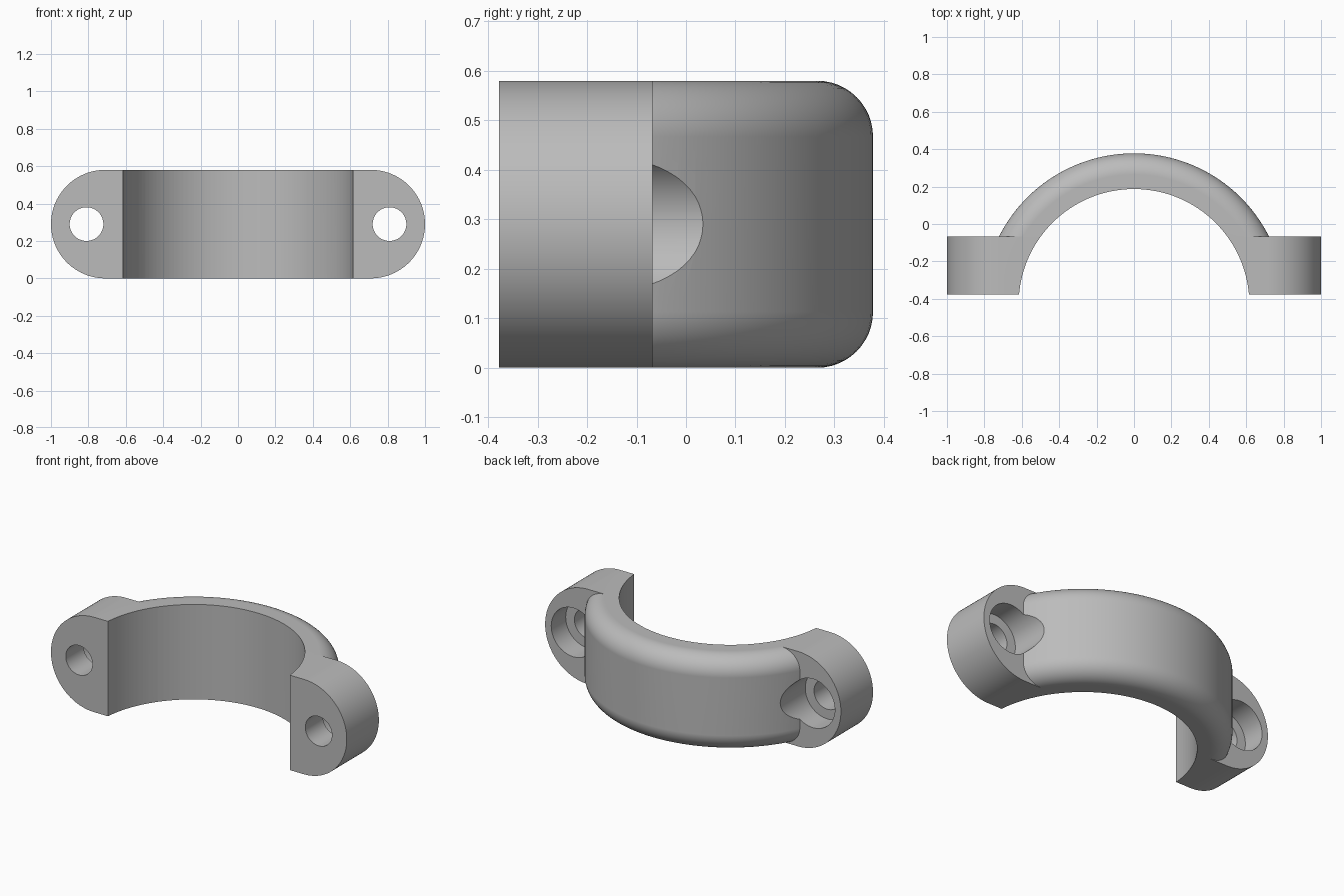
import bpy, bmesh, math
from mathutils import Matrix, Vector

if "Cube" in bpy.data.objects:
    bpy.data.objects.remove(bpy.data.objects["Cube"])

H = 0.58                        # height of the clamp
Y0, Y1 = -0.378, -0.068         # front and back of the ears
AXIS_Y = -0.43                  # centre of the arch
R_IN, R_OUT, FILLET = 0.617, 0.808, 0.113
HOLE_X, HOLE_R, BORE_R, BORE_DEPTH = 0.81, 0.09, 0.149, 0.14

grey = bpy.data.materials.new("plain grey")
grey.diffuse_color = (0.5, 0.5, 0.5, 1)
grey.use_nodes = True
grey.node_tree.nodes["Principled BSDF"].inputs["Base Color"].default_value = grey.diffuse_color


def make_object(name, bm):
    bmesh.ops.recalc_face_normals(bm, faces=bm.faces)
    mesh = bpy.data.meshes.new(name)
    bm.to_mesh(mesh)
    bm.free()
    mesh.materials.append(grey)
    ob = bpy.data.objects.new(name, mesh)
    bpy.context.collection.objects.link(ob)
    return ob


def prism(name, points, offset):
    """Extrude a closed outline."""
    bm = bmesh.new()
    face = bm.faces.new([bm.verts.new(p) for p in points])
    new = bmesh.ops.extrude_face_region(bm, geom=[face])["geom"]
    bmesh.ops.translate(bm, vec=offset,
                        verts=[v for v in new if isinstance(v, bmesh.types.BMVert)])
    return make_object(name, bm)


def rod_y(name, x, r, y_a, y_b):
    """Round rod along y at mid height."""
    ring = [(x + r * math.cos(a), y_a, H / 2 + r * math.sin(a))
            for a in (2 * math.pi * i / 64 for i in range(64))]
    return prism(name, ring, (0, y_b - y_a, 0))


def combine(ob, other, operation):
    mod = ob.modifiers.new(operation.lower(), 'BOOLEAN')
    mod.operation, mod.object, mod.solver = operation, other, 'EXACT'
    bpy.context.view_layer.objects.active = ob
    bpy.ops.object.modifier_apply(modifier=mod.name)
    bpy.data.objects.remove(other)


# arch: rounded disc, cut flat at the front
profile = [(0, 0)]
for cz, start in ((FILLET, -90), (H - FILLET, 0)):
    for i in range(13):
        a = math.radians(start + 90 * i / 12)
        profile.append((R_OUT - FILLET + FILLET * math.cos(a), cz + FILLET * math.sin(a)))
profile.append((0, H))
bm = bmesh.new()
vs = [bm.verts.new((r, AXIS_Y, z)) for r, z in profile]
es = [bm.edges.new(pair) for pair in zip(vs, vs[1:])]
bmesh.ops.spin(bm, geom=vs + es, cent=(0, AXIS_Y, 0), axis=(0, 0, 1),
               angle=2 * math.pi, steps=128)
bmesh.ops.remove_doubles(bm, verts=bm.verts, dist=1e-4)
cut = bmesh.ops.bisect_plane(bm, geom=bm.verts[:] + bm.edges[:] + bm.faces[:],
                             plane_co=(0, Y0, 0), plane_no=(0, -1, 0), clear_outer=True)
bmesh.ops.holes_fill(bm, edges=[e for e in bm.edges if e.is_boundary], sides=0)
clamp = make_object("clamp", bm)

# ears: one plate with rounded ends
r = H / 2
outline = []
for side, start in ((1, -90), (-1, 90)):
    for i in range(49):
        a = math.radians(start + 180 * i / 48)
        outline.append((side * (1 - r) + r * math.cos(a), Y0, r + r * math.sin(a)))
combine(clamp, prism("ears", outline, (0, Y1 - Y0, 0)), 'UNION')

# pipe seat
ring = [(R_IN * math.cos(a), AXIS_Y + R_IN * math.sin(a), -0.1)
        for a in (2 * math.pi * i / 128 for i in range(128))]
combine(clamp, prism("pipe_seat", ring, (0, 0, H + 0.2)), 'DIFFERENCE')

# screw holes with wide bores for the heads
for s in (-1, 1):
    combine(clamp, rod_y("screw_hole", s * HOLE_X, HOLE_R, Y0 - 0.1, Y1 + 0.3), 'DIFFERENCE')
    combine(clamp, rod_y("head_bore", s * HOLE_X, BORE_R, Y1 - BORE_DEPTH, 0.5), 'DIFFERENCE')

bpy.ops.object.select_all(action='DESELECT')
clamp.select_set(True)
bpy.context.view_layer.objects.active = clamp
bpy.ops.object.shade_smooth_by_angle(angle=math.radians(30))
mod = clamp.modifiers.new("even_shading", 'WEIGHTED_NORMAL')
mod.keep_sharp = True
